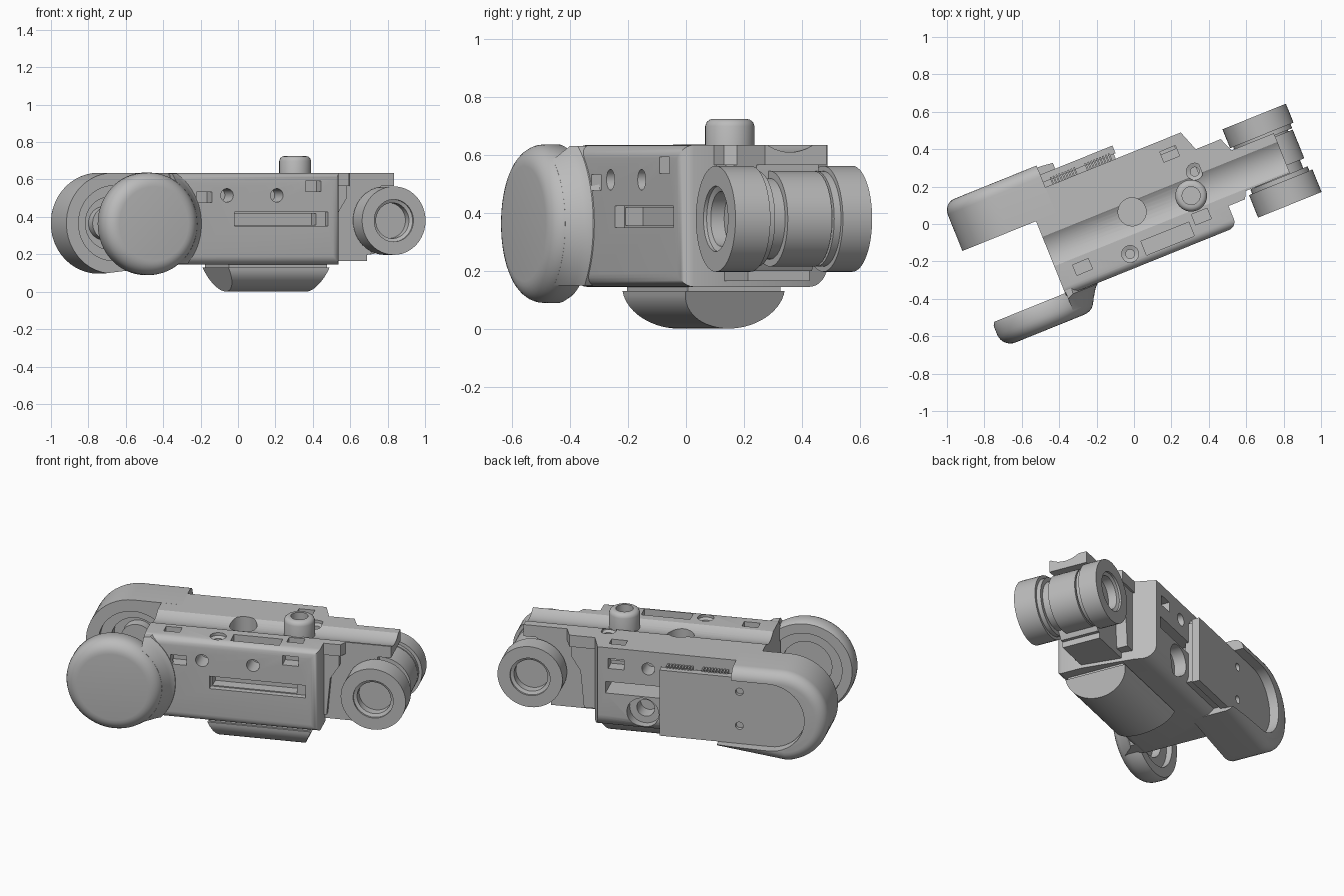
import bpy, bmesh, math
from mathutils import Matrix

if "Cube" in bpy.data.objects:
    bpy.data.objects.remove(bpy.data.objects["Cube"])

grey = bpy.data.materials.new("plain grey")
grey.use_nodes = True
COLOUR = (0.5, 0.5, 0.5, 1)
grey.diffuse_color = COLOUR
grey.node_tree.nodes["Principled BSDF"].inputs["Base Color"].default_value = COLOUR

# The parts are built along x, then the whole model is turned by this angle
TURN = Matrix.Rotation(math.radians(22), 4, "Z")
TOP, BASE = 0.635, 0.145
parts = []


def place(axis, a, b, h):
    """Point with in-plane coordinates a, b and position h along the axis."""
    return {"x": (h, a, b), "y": (a, h, b), "z": (a, b, h)}[axis]


def loft(name, sections, axis, keep=True, round_rule=None, width=0.045):
    """Join (height, outline) sections along an axis, cap the ends, round chosen edges."""
    bm = bmesh.new()
    rings = [[bm.verts.new(place(axis, a, b, h)) for a, b in outline] for h, outline in sections]
    for p, q in zip(rings, rings[1:]):
        for i in range(len(p)):
            j = (i + 1) % len(p)
            bm.faces.new((p[i], p[j], q[j], q[i]))
    bm.faces.new(rings[0])
    bm.faces.new(rings[-1])
    if round_rule:
        edges = [e for e in bm.edges if round_rule((e.verts[0].co + e.verts[1].co) / 2)]
        bmesh.ops.bevel(bm, geom=edges, offset=width, segments=6, profile=0.5, affect="EDGES")
    bmesh.ops.recalc_face_normals(bm, faces=bm.faces)
    mesh = bpy.data.meshes.new(name)
    bm.to_mesh(mesh)
    bm.free()
    mesh.materials.append(grey)
    obj = bpy.data.objects.new(name, mesh)
    bpy.context.collection.objects.link(obj)
    if keep:
        parts.append(obj)
    return obj


def prism(name, points, axis, h0, h1, keep=True):
    return loft(name, [(h0, points), (h1, points)], axis, keep)


def box(name, x, y, z, keep=True):
    return prism(name, [(x[0], y[0]), (x[1], y[0]), (x[1], y[1]), (x[0], y[1])], "z", *z, keep)


def arc(cx, cy, r, start, end, n=24):
    return [(cx + r * math.cos(math.radians(start + (end - start) * i / n)),
             cy + r * math.sin(math.radians(start + (end - start) * i / n))) for i in range(n + 1)]


def lathe(name, axis, centre, profile, keep=True, sides=48):
    """Spin (radius, height) pairs round the axis."""
    return loft(name, [(h, arc(*centre, r, 0, 360, sides)[:-1]) for r, h in profile], axis, keep)


def rod(axis, centre, r, h0, h1):
    return lathe("cutter", axis, centre, [(r, h0), (r, h1)], False)


def pocket(x, y, z):
    return box("cutter", x, y, z, False)


def cut(obj, *cutters):
    for c in cutters:
        mod = obj.modifiers.new("cut", "BOOLEAN")
        mod.operation, mod.object, mod.solver = "DIFFERENCE", c, "EXACT"
    bpy.context.view_layer.update()
    mesh = bpy.data.meshes.new_from_object(obj.evaluated_get(bpy.context.evaluated_depsgraph_get()))
    obj.modifiers.clear()
    obj.data = mesh
    for c in cutters:
        bpy.data.objects.remove(c)


def channel():
    return rod("x", (0.035, 0.767), 0.157, -0.6, 1.1)


# Main body with rounded front edges and a rounded lower rear edge
plan = [(-0.48, -0.22), (0.505, -0.22), (0.505, -0.06), (0.456, 0.247), (0.415, 0.36), (-0.48, 0.36)]
body = loft("main_body", [(BASE, plan), (TOP, plan)], "z",
            round_rule=lambda c: c.y < -0.21 and c.x > -0.47)
rear_round = prism("cutter", [(0.45, 0.05), (0.28, 0.05)] + arc(0.28, 0.225, 0.08, 270, 360, 8) + [(0.45, 0.225)],
                   "x", -0.3, 0.7, False)
top_cuts = [pocket((x - 0.045, x + 0.045), (y - 0.03, y + 0.03), (0.53, 0.7))
            for x, y in ((0.317, 0.276), (0.349, -0.098), (-0.341, -0.11))]
top_cuts += [pocket((0.0, 0.275), (-0.18, -0.1), (0.555, 0.7)), rod("z", (0.015, 0.064), 0.075, 0.54, 0.7)]
top_cuts += [lathe("cutter", "z", c, [(0.024, 0.5), (0.024, 0.61), (0.045, 0.618), (0.045, 0.7)], False)
             for c in ((0.406, 0.138), (-0.079, -0.141))]
front_cuts = [rod("y", (x, 0.515), 0.036, -0.3, -0.1) for x in (-0.152, 0.135)]
front_cuts += [pocket((x - 0.045, x + 0.045), (-0.3, -0.15), (z - 0.028, z + 0.028))
               for x, z in ((-0.283, 0.505), (0.346, 0.565))]
front_cuts += [pocket((-0.11, 0.43), (-0.3, -0.185), (0.35, 0.425)),
               pocket((-0.1, 0.375), (-0.2, -0.12), (0.356, 0.419))]
back_cuts = [pocket((0.0, 0.37), (0.12, 0.5), (0.36, 0.43)), pocket((0.265, 0.355), (0.29, 0.5), (0.51, 0.57)),
             rod("y", (0.13, 0.53), 0.036, 0.25, 0.5), rod("y", (0.16, 0.26), 0.09, 0.29, 0.5),
             rod("y", (0.16, 0.26), 0.05, 0.2, 0.4)]
cut(body, channel(), rear_round, *top_cuts, *front_cuts, *back_cuts)

# Push knob on top
KNOB = (0.34, 0.026)
knob = lathe("top_knob", "z", KNOB,
             [(0.085, 0.59), (0.085, 0.7), (0.08, 0.714), (0.07, 0.722), (0.058, 0.725)])
cut(knob, rod("z", KNOB, 0.048, 0.68, 0.8))

# Rounded belly with ends leaning inward, and its narrower joint
belly = prism("belly", [(0.184 * math.cos(t), 0.13 - 0.129 * math.sin(t))
                        for t in (math.pi * i / 28 for i in range(29))], "x", -0.13, 0.454)
for vert in belly.data.vertices:
    vert.co.x += math.copysign(0.06 * (0.13 - vert.co.z) / 0.13, 0.16 - vert.co.x)
box("belly_joint", (-0.12, 0.445), (-0.172, 0.172), (0.12, 0.16))

# Rear arm: rounded end running into the body, open on its inner face
AX, AZ, AR = -0.635, 0.366, 0.27
ROUND = 0.065


def arm_outline(inset):
    return ([(-0.366, TOP - inset)] + arc(AX, AZ, AR - inset, 90, 262) +
            [(-0.28, BASE + inset), (-0.28, 0.3), (-0.366, 0.3)])


steps = [math.pi / 2 * i / 7 for i in range(8)]
arm = loft("rear_arm", [(0.21, arm_outline(0))] +
           [(0.485 - ROUND * (1 - math.sin(t)), arm_outline(ROUND * (1 - math.cos(t)))) for t in steps], "y")
recess = prism("cutter", [(0.2, 0.568)] + arc(AX + 0.06, AZ, 0.202, 90, 270) + [(0.2, 0.164)],
               "y", 0.41, 0.6, False)
cut(arm, recess, rod("y", (AX, AZ), 0.2, 0.1, 0.26), rod("y", (AX, AZ), 0.14, 0.2, 0.34))
lathe("rear_arm_hub", "y", (AX, AZ), [(0.09, 0.28), (0.09, 0.35)])

# Cover plate with two screw holes
plate = prism("cover_plate", [(0.05, 0.565), (0.05, 0.168)] + arc(AX + 0.06, AZ, 0.199, 270, 90),
              "y", 0.388, 0.432)
cut(plate, *[rod("y", (-0.4, z), 0.022, 0.395, 0.5) for z in (0.275, 0.48)])
box("plate_backing", (-0.47, 0.04), (0.34, 0.39), (0.18, 0.55))

# Two toothed racks between the body and the plate
for name, start in (("left", -0.325), ("right", -0.125)):
    for i in range(9):
        x = start + i * 0.017
        box(f"{name}_rack_tooth_{i + 1}", (x, x + 0.009), (0.355, 0.4), (0.53, 0.575))

# Front round pad, hollow at the back
PX, PZ, PR = -0.626, 0.363, 0.274
pad = lathe("front_pad", "y", (PX, PZ),
            [(PR - 0.012, -0.205), (PR, -0.225), (PR, -0.275)] +
            [(PR - 0.075 * (1 - math.cos(t)), -0.275 - 0.075 * math.sin(t)) for t in steps[1:]], sides=64)
cut(pad, rod("y", (PX, PZ), 0.205, -0.24, -0.1), rod("y", (PX, PZ), 0.14, -0.29, -0.1))

# Flared neck joining the pad to the body
neck = lathe("pad_neck", "y", (PX, PZ), [(0.268, -0.305), (0.278, -0.286), (0.29, -0.268), (0.301, -0.25),
                                         (0.312, -0.235), (0.325, -0.224), (0.328, -0.19)], sides=64)
cut(neck, pocket((-1.2, -0.476), (-0.5, 0), (-0.2, 1)), pocket((-1.2, 0), (-0.5, 0), (TOP - 0.004, 1)),
    pocket((-1.2, 0), (-0.5, 0), (-0.2, BASE + 0.004)))

# Bracket carrying the wheels
flange = prism("bracket_flange", [(0.44, -0.1), (0.6, -0.1), (0.62, -0.06), (0.875, -0.06), (0.875, 0.17),
                                  (0.63, 0.17), (0.6, 0.247), (0.44, 0.247)], "z", 0.565, TOP)
cut(flange, channel())
prism("bracket_web", [(0.44, 0.16), (0.6, 0.2), (0.74, 0.2), (0.8, 0.3), (0.8, 0.57), (0.44, 0.57)],
      "y", -0.06, 0.17)
prism("bracket_shoulder", [(0.42, 0.2), (0.52, 0.2), (0.54, 0.42), (0.59, 0.5), (0.59, 0.57), (0.42, 0.57)],
      "y", -0.09, 0.235)
box("bracket_foot", (0.44, 0.72), (-0.06, 0.17), (0.165, 0.21))

# Wheels, hub and axle
WX, WZ = 0.811, 0.38
lathe("wheel_hub", "y", (WX, WZ), [(0.165, -0.015), (0.165, 0.15)])
lathe("axle", "y", (WX, WZ), [(0.14, -0.1), (0.14, 0.2)])


def wheel(name, inner, outer):
    d = math.copysign(1, outer - inner)
    obj = lathe(name, "y", (WX, WZ), [(0.165, inner - 0.025 * d), (0.165, inner), (0.183, inner), (0.183, outer)])
    cutter = lathe("cutter", "y", (WX, WZ), [(0.113, outer + 0.02 * d), (0.113, outer - 0.012 * d),
                                             (0.095, outer - 0.02 * d), (0.095, outer - 0.07 * d)], False)
    cut(obj, cutter)


wheel("front_wheel", -0.087, -0.217)
wheel("rear_wheel", 0.183, 0.292)

# Turn everything and shade smoothly with sharp edges kept
bpy.ops.object.select_all(action="DESELECT")
for obj in parts:
    obj.data.transform(TURN)
    obj.select_set(True)
bpy.context.view_layer.objects.active = body
bpy.ops.object.shade_smooth_by_angle(angle=math.radians(32))
